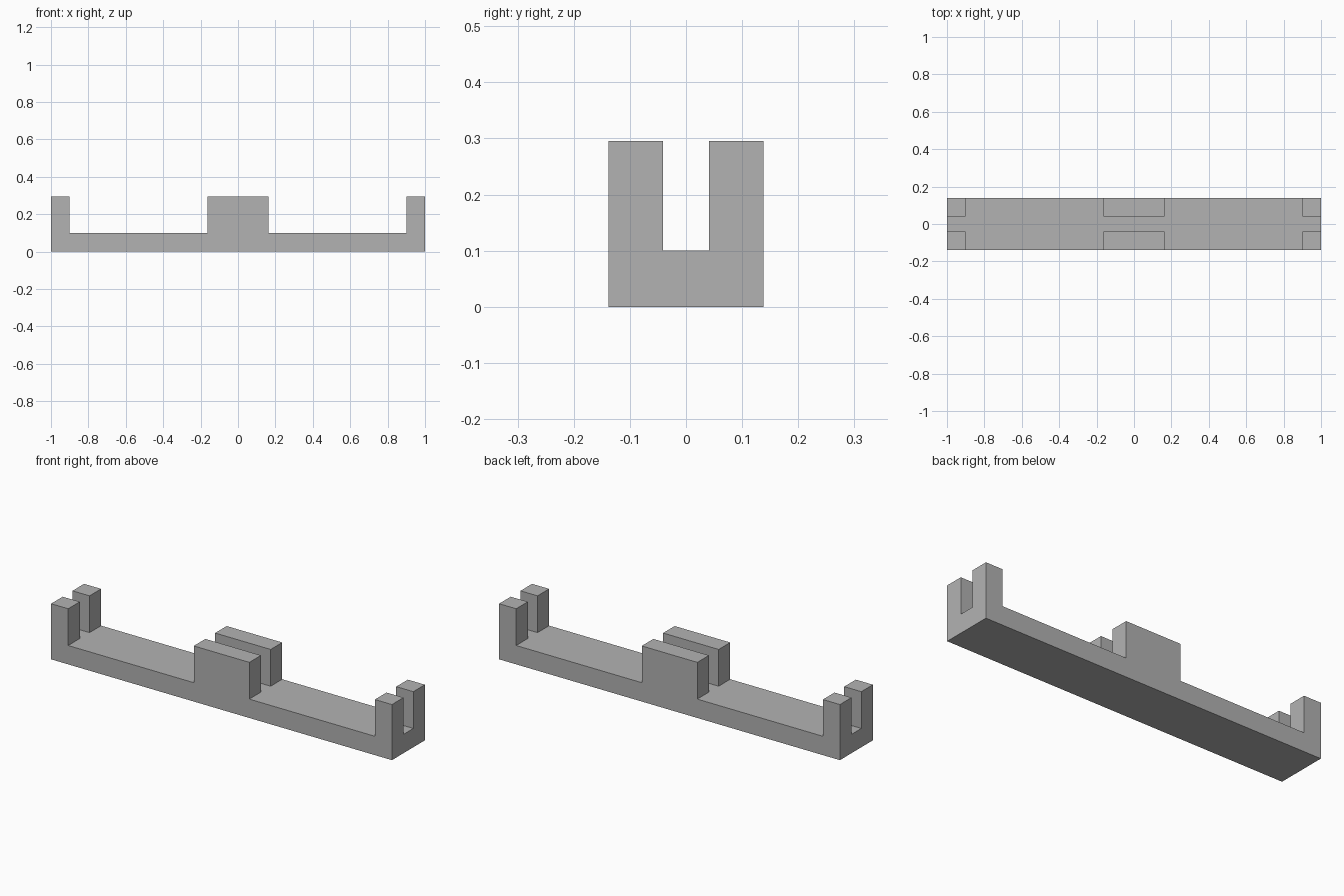
import bpy
import bmesh

cube = bpy.data.objects.get("Cube")
if cube:
    bpy.data.objects.remove(cube, do_unlink=True)

# Plan divisions and heights
XS = [-1.0, -0.9, -0.163, 0.163, 0.9, 1.0]
YS = [-0.138, -0.041, 0.041, 0.138]
BASE_Z, POST_Z = 0.1, 0.295

grey = bpy.data.materials.new("plain_grey")
grey.use_nodes = True
colour = (0.448, 0.448, 0.448, 1.0)
grey.diffuse_color = colour
grey.node_tree.nodes["Principled BSDF"].inputs["Base Color"].default_value = colour


def extrude_up(bm, faces, height):
    """Raise a set of faces, leaving walls behind."""
    out = bmesh.ops.extrude_face_region(bm, geom=faces)["geom"]
    verts = [g for g in out if isinstance(g, bmesh.types.BMVert)]
    bmesh.ops.translate(bm, verts=verts, vec=(0, 0, height))
    return [g for g in out if isinstance(g, bmesh.types.BMFace)]


bm = bmesh.new()

# Footprint divided into cells
grid = [[bm.verts.new((x, y, 0)) for y in YS] for x in XS]
cells = [bm.faces.new((grid[i][j], grid[i + 1][j], grid[i + 1][j + 1], grid[i][j + 1]))
         for i in range(len(XS) - 1) for j in range(len(YS) - 1)]

# Base slab, keeping an underside
underside = bmesh.ops.duplicate(bm, geom=cells)["geom"]
bmesh.ops.reverse_faces(bm, faces=[g for g in underside if isinstance(g, bmesh.types.BMFace)])
tops = extrude_up(bm, cells, BASE_Z)
bmesh.ops.remove_doubles(bm, verts=bm.verts, dist=0.0001)

# Paired end posts and central cheeks, with an open channel between
posts = []
for f in tops:
    c = f.calc_center_median()
    if abs(c.y) > YS[2] and (abs(c.x) > XS[4] or abs(c.x) < XS[3]):
        posts.append(f)
extrude_up(bm, posts, POST_Z - BASE_Z)

# Merge flat areas into clean faces
bmesh.ops.dissolve_limit(bm, angle_limit=0.01, verts=bm.verts, edges=bm.edges)
bmesh.ops.recalc_face_normals(bm, faces=bm.faces)

mesh = bpy.data.meshes.new("slotted_rail")
bm.to_mesh(mesh)
bm.free()
mesh.materials.append(grey)
rail = bpy.data.objects.new("slotted_rail", mesh)
bpy.context.collection.objects.link(rail)
